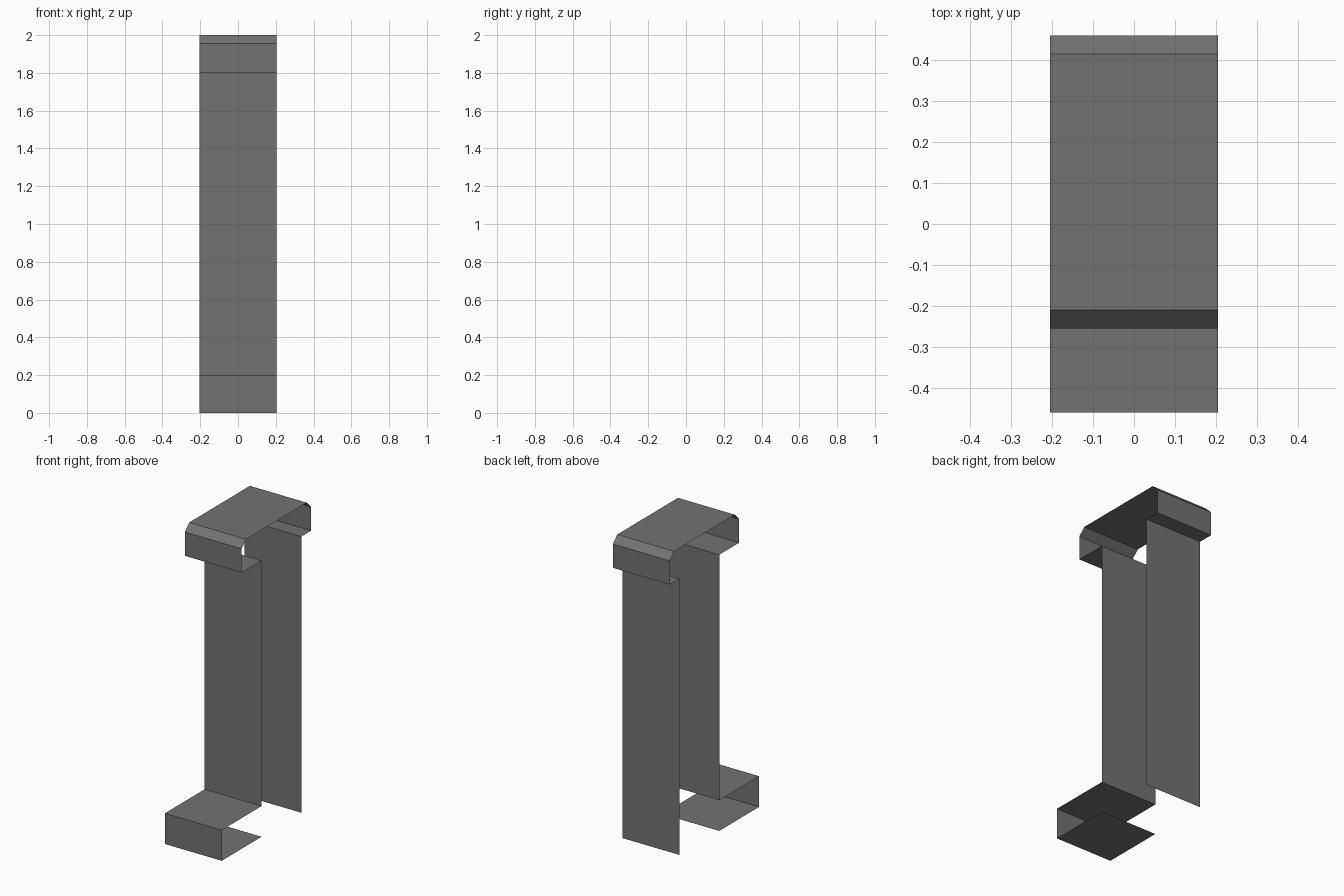
import bpy

if "Cube" in bpy.data.objects:
    bpy.data.objects.remove(bpy.data.objects["Cube"])

W = 0.205  # half width of the folded sheet

# single flat grey
grey = bpy.data.materials.new("dark grey sheet")
grey.diffuse_color = (0.17, 0.17, 0.17, 1.0)
grey.use_nodes = True
grey.node_tree.nodes["Principled BSDF"].inputs["Base Color"].default_value = grey.diffuse_color


def folded_strip(name, profile):
    """Sweep an open (y, z) profile across the width as a zero-thickness sheet."""
    verts = [(x, y, z) for y, z in profile for x in (-W, W)]
    faces = [(2 * i, 2 * i + 1, 2 * i + 3, 2 * i + 2) for i in range(len(profile) - 1)]
    mesh = bpy.data.meshes.new(name)
    mesh.from_pydata(verts, [], faces)
    mesh.materials.append(grey)
    obj = bpy.data.objects.new(name, mesh)
    bpy.context.collection.objects.link(obj)
    return obj


# foot: base sheet, front wall, upper shelf
folded_strip("foot_fold", [(-0.05, 0), (-0.46, 0), (-0.46, 0.2), (-0.05, 0.2)])

# front upright, from foot shelf to upper lip
folded_strip("front_upright", [(-0.05, 0.2), (-0.05, 1.8)])

# top hook: lips, side walls, chamfers and flat top
folded_strip("top_hook", [
    (-0.05, 1.8), (-0.255, 1.8), (-0.255, 1.955), (-0.21, 2.0),
    (0.415, 2.0), (0.46, 1.955), (0.46, 1.8), (0.36, 1.8)])

# back upright, down to the ground
folded_strip("back_upright", [(0.36, 1.8), (0.36, 0)])
